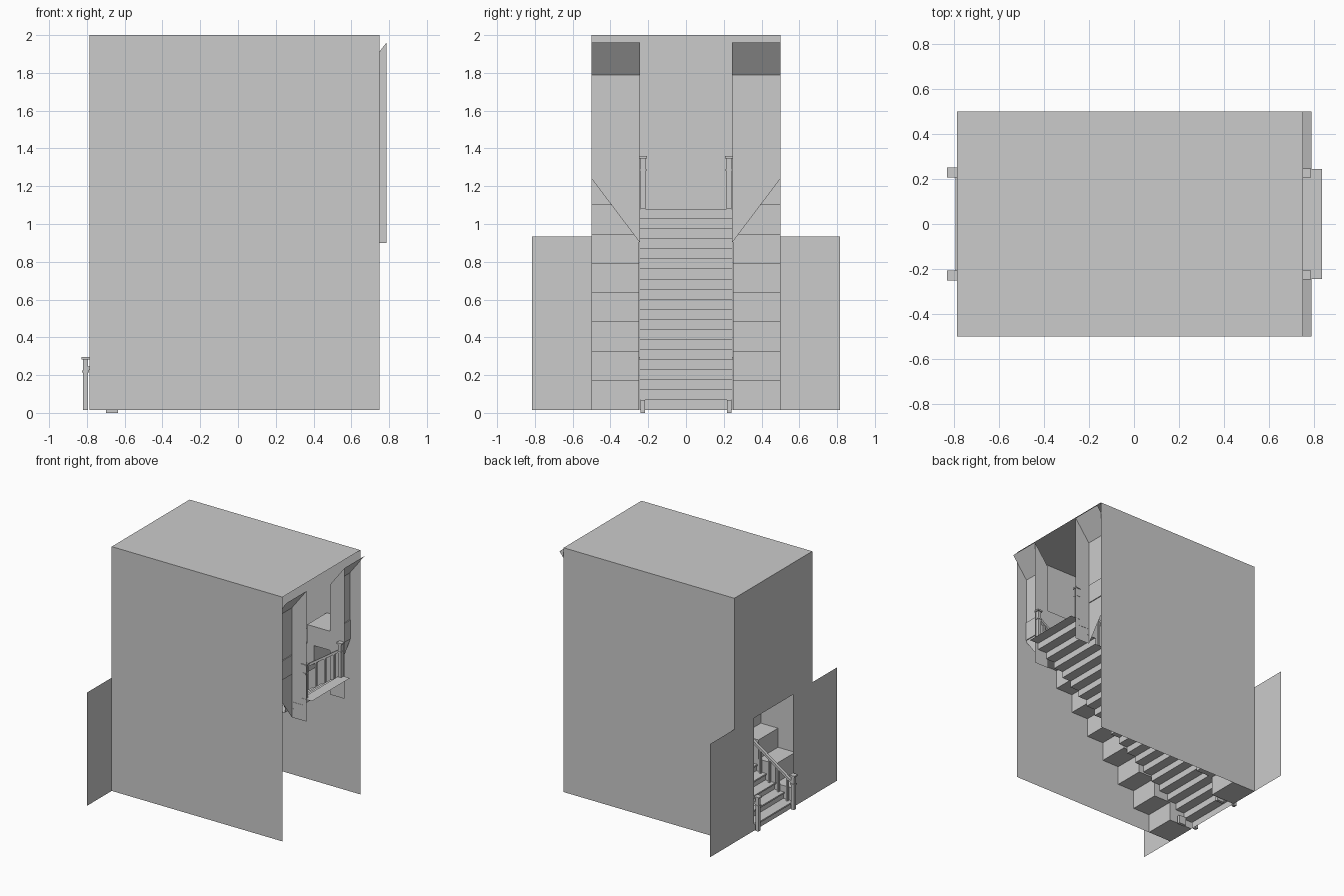
import bpy
from mathutils import Vector, Matrix

if "Cube" in bpy.data.objects:
    bpy.data.objects.remove(bpy.data.objects["Cube"])

X0, X1, Z0, TOP = -0.785, 0.75, 0.015, 2.0


def mesh(name, verts, faces):
    me = bpy.data.meshes.new(name)
    me.from_pydata(verts, [], faces)
    ob = bpy.data.objects.new(name, me)
    bpy.context.collection.objects.link(ob)
    return ob


def sheet(name, *pts):
    return mesh(name, pts, [tuple(range(len(pts)))])


BOX_FACES = [(0, 1, 3, 2), (4, 6, 7, 5), (0, 4, 5, 1),
             (2, 3, 7, 6), (0, 2, 6, 4), (1, 5, 7, 3)]


def box(name, x, y, z):
    return mesh(name, [(a, b, c) for a in x for b in sorted(y) for c in z], BOX_FACES)


def beam(name, p, q, wy, h):
    # sloped bar between two points, upright ends
    v = [(a[0], a[1] + s * wy / 2, a[2] + t * h / 2)
         for a in (p, q) for s in (-1, 1) for t in (-1, 1)]
    return mesh(name, v, BOX_FACES)


# enclosure: roof and wall above the doorway
sheet("roof", (X0, -.5, TOP), (X1, -.5, TOP), (X1, .5, TOP), (X0, .5, TOP))
sheet("upper_end_wall", (X0, .5, .93), (X0, -.5, .93), (X0, -.5, TOP), (X0, .5, TOP))

# staircase: treads with a front lip, and risers
N = 20
SX, DX = -0.793, 0.081
DZ = (1.08 - Z0) / N
for i in range(N):
    x, z = SX + i * DX, Z0 + i * DZ
    t, w = z + DZ, .245
    sheet("riser", (x + .008, -w, z), (x + .008, w, z), (x + .008, w, t), (x + .008, -w, t))
    mesh("tread",
         [(x, -w, t - .012), (x, w, t - .012), (x, -w, t), (x, w, t),
          (x + DX + .008, -w, t), (x + DX + .008, w, t)],
         [(0, 2, 3, 1), (2, 4, 5, 3)])

for s in (-1, 1):
    # long side wall
    sheet("side_wall", (X0, s * .5, Z0), (X1, s * .5, Z0), (X1, s * .5, TOP), (X0, s * .5, TOP))
    # wall beside the doorway, running past the corner
    sheet("doorway_wall", (X0, s * .25, Z0), (X0, s * .5, Z0), (X0, s * .5, .935), (X0, s * .25, .935))
    sheet("outer_flap", (X0, s * .5, Z0), (X0, s * .815, Z0), (X0, s * .815, .935), (X0, s * .5, .935))

    # stepped blocks along the stairs
    for k in range(9):
        xf, zb = -.57 + .154 * k, Z0 + .155 * k
        box("side_block", (xf - .215, xf), (s * .25, s * .5), (zb, zb + .155))

    # upper opening: recessed wall, flared head and reveal
    xr, xo, yi = .655, .787, .243
    sheet("recess_wall", (xr, s * yi, .9), (xr, s * .5, 1.24), (xr, s * .5, 1.79), (xr, s * yi, 1.79))
    sheet("flared_head", (xr, s * yi, 1.79), (xr, s * .5, 1.79), (xo, s * .5, 1.962), (xo, s * yi, 1.962))
    sheet("reveal", (xr, s * yi, .9), (xo, s * yi, .9), (xo, s * yi, 1.962), (xr, s * yi, 1.79))

    # newel posts with caps
    yc = s * .228
    for xc, zb in ((-.807, Z0), (.763, 1.08)):
        box("newel_post", (xc - .014, xc + .014), (yc - .014, yc + .014), (zb, zb + .268))
        box("newel_cap", (xc - .022, xc + .022), (yc - .022, yc + .022), (zb + .268, zb + .28))
        box("newel_collar", (xc - .018, xc + .018), (yc - .018, yc + .018), (zb + .2, zb + .21))

    # handrail and balusters
    a, b = Vector((-.807, yc, .225)), Vector((.763, yc, 1.295))
    beam("handrail", a, b, .024, .022)
    for i in range(N - 1):
        x = SX + (i + .5) * DX
        zr = a.z + (b.z - a.z) * (x - a.x) / (b.x - a.x)
        box("baluster", (x - .007, x + .007), (yc - .007, yc + .007), (Z0 + (i + 1) * DZ, zr))

    # small foot below the stairs
    box("stair_foot", (-.7, -.635), (yc - .012, yc + .012), (0, Z0 + DZ))
